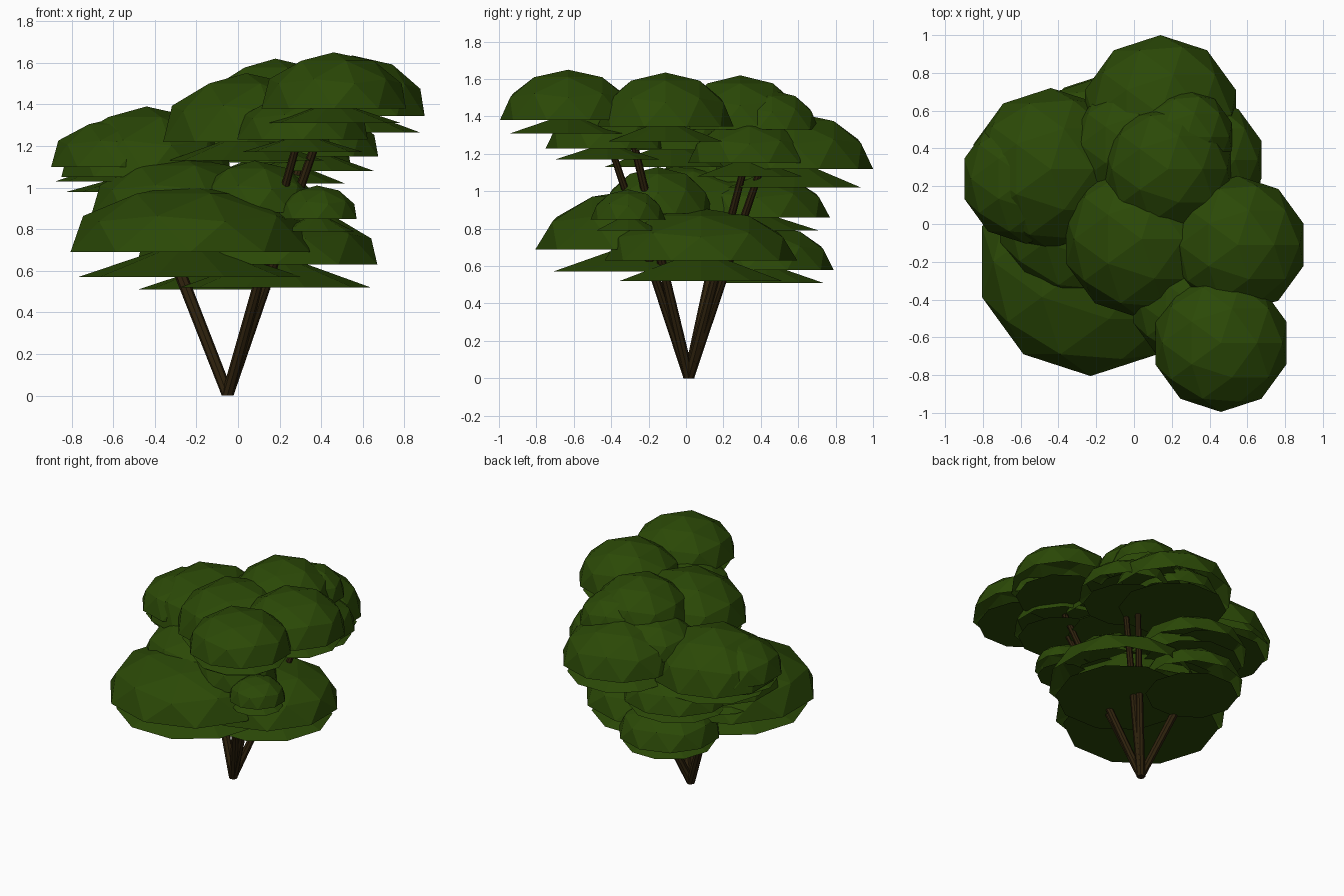
import bpy, bmesh
from math import pi
from mathutils import Vector, Matrix

if "Cube" in bpy.data.objects:
    bpy.data.objects.remove(bpy.data.objects["Cube"])


def material(name, rgb):
    m = bpy.data.materials.new(name)
    m.diffuse_color = (*rgb, 1)
    m.use_nodes = True
    m.node_tree.nodes["Principled BSDF"].inputs["Base Color"].default_value = m.diffuse_color
    return m


LEAF = material("leaf green", (0.024, 0.066, 0.002))
BARK = material("bark brown", (0.028, 0.016, 0.004))


def finish(bm, name, mat):
    me = bpy.data.meshes.new(name)
    bm.to_mesh(me)
    bm.free()
    me.materials.append(mat)
    ob = bpy.data.objects.new(name, me)
    bpy.context.collection.objects.link(ob)
    return ob


def foliage(name, x, y, r, base, top, skirt):
    """Hollow low-poly dome with a shallow sharp-edged skirt below."""
    bm = bmesh.new()
    bmesh.ops.create_icosphere(bm, subdivisions=2, radius=1)
    bmesh.ops.delete(bm, geom=[v for v in bm.verts if v.co.z < -0.05], context='VERTS')
    for v in bm.verts:
        v.co = Vector((x + r * v.co.x, y + r * v.co.y, base + (top - base) * v.co.z))
    finish(bm, name + "_dome", LEAF)
    # skirt is a flat cone whose top is tucked inside the dome
    bm = bmesh.new()
    bmesh.ops.create_cone(bm, cap_ends=True, segments=10, radius1=r * 0.89,
                          radius2=r * 0.3, depth=base - skirt,
                          matrix=Matrix.Rotation(pi / 10, 4, 'Z'))
    bmesh.ops.translate(bm, verts=bm.verts, vec=(x, y, (base + skirt) / 2))
    finish(bm, name + "_skirt", LEAF)


def stem(name, b, r0, r1):
    a, b = Vector((-0.05, 0.015, 0)), Vector(b)
    bm = bmesh.new()
    bmesh.ops.create_cone(bm, cap_ends=True, segments=8, radius1=r0, radius2=r1,
                          depth=(b - a).length)
    q = Vector((0, 0, 1)).rotation_difference(b - a)
    for v in bm.verts:
        v.co = q @ v.co + (a + b) / 2
        v.co.z = max(v.co.z, 0)
    finish(bm, name, BARK)


# leaf clumps: x, y, radius, dome base, dome top, skirt bottom
clumps = [
    # lower tier
    (-0.23, -0.20, 0.605, 0.69, 1.02, 0.57),
    (0.18, 0.08, 0.515, 0.63, 0.91, 0.52),
    (-0.16, 0.43, 0.36, 0.58, 0.82, 0.51),
    # middle tier
    (-0.28, 0.04, 0.45, 0.86, 1.15, 0.77),
    (-0.20, 0.38, 0.39, 0.86, 1.10, 0.79),
    (0.08, -0.15, 0.30, 0.88, 1.13, 0.82),
    (0.38, -0.31, 0.20, 0.85, 1.01, 0.79),
    # upper tier
    (-0.44, 0.29, 0.43, 1.05, 1.39, 0.98),
    (-0.57, 0.24, 0.345, 1.10, 1.34, 1.03),
    (0.14, 0.58, 0.42, 1.12, 1.42, 1.02),
    (0.36, 0.34, 0.33, 1.15, 1.38, 1.08),
    (-0.02, 0.42, 0.31, 1.20, 1.43, 1.14),
    (0.04, -0.08, 0.42, 1.22, 1.55, 1.13),
    (0.31, -0.42, 0.33, 1.23, 1.46, 1.17),
    (0.28, 0.46, 0.25, 1.33, 1.54, 1.28),
    # crown
    (0.18, 0.29, 0.35, 1.33, 1.62, 1.26),
    (0.55, -0.11, 0.365, 1.345, 1.635, 1.265),
    (0.46, -0.63, 0.365, 1.38, 1.65, 1.31),
]
for i, c in enumerate(clumps):
    foliage(f"leaf_clump_{i + 1}", *c)

# trunk stems fanning out from one foot
stem("left_stem", (-0.40, 0.21, 0.90), 0.03, 0.03)
stem("front_stem", (0.39, -0.28, 1.26), 0.03, 0.02)
stem("front_side_stem", (0.28, -0.39, 1.20), 0.03, 0.018)
stem("back_stem", (0.32, 0.42, 1.18), 0.03, 0.018)
stem("back_side_stem", (0.37, 0.33, 1.20), 0.03, 0.018)
